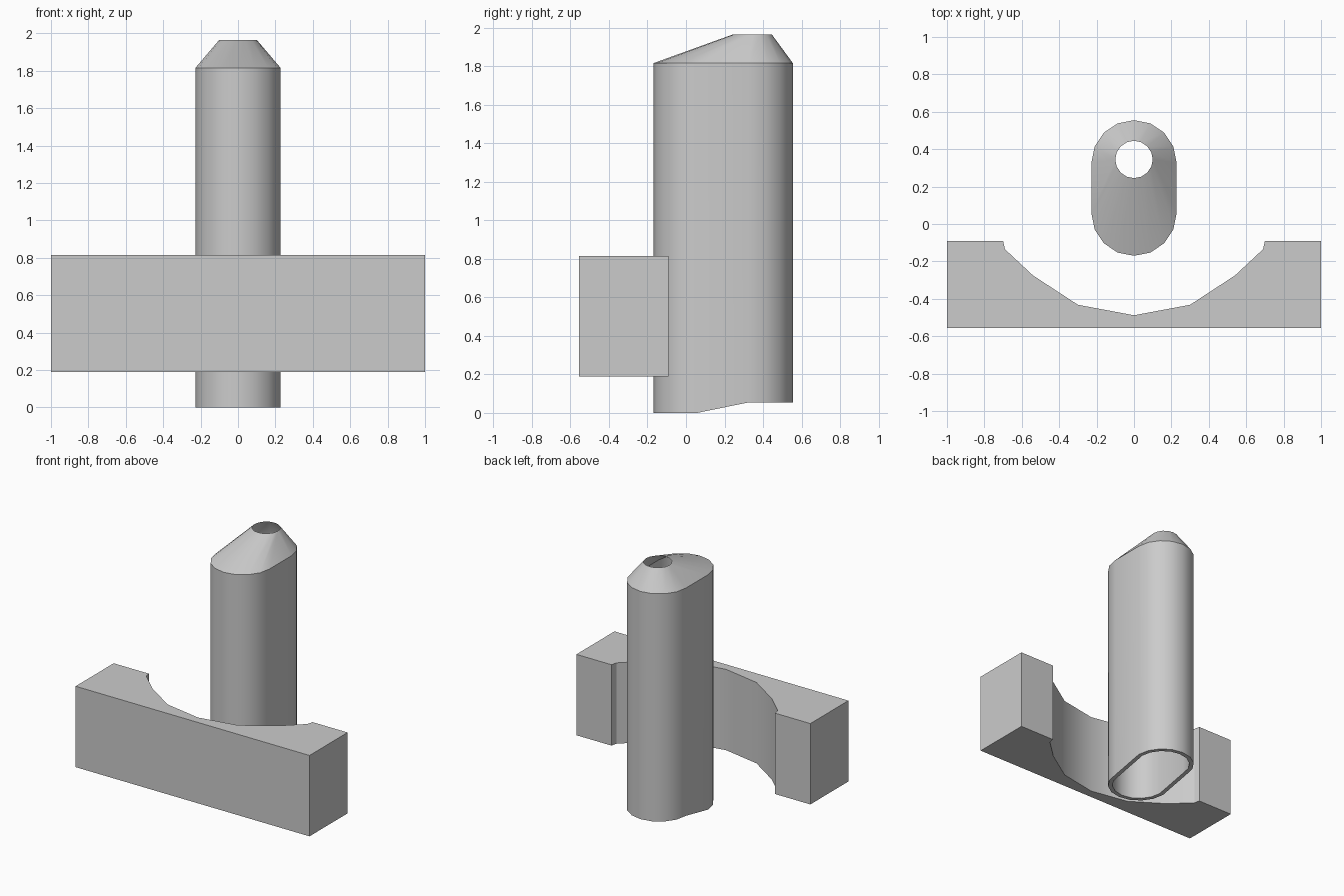
import bpy, bmesh, math

cube = bpy.data.objects.get("Cube")
if cube:
    bpy.data.objects.remove(cube, do_unlink=True)

grey = bpy.data.materials.new("plain_grey")
grey.use_nodes = True
colour = (0.6, 0.6, 0.6, 1)
grey.diffuse_color = colour
grey.node_tree.nodes["Principled BSDF"].inputs["Base Color"].default_value = colour

FRONT_Y, BACK_Y, HOLE_Y = 0.058, 0.327, 0.345   # arc and nozzle centres
RADIUS, WALL, HOLE = 0.228, 0.032, 0.1
SHOULDER_Z, TIP_Z, BACK_BOTTOM_Z = 1.815, 1.965, 0.055
ARC_STEPS = 8


def finish(bm, name):
    bmesh.ops.remove_doubles(bm, verts=bm.verts[:], dist=0.0005)
    bmesh.ops.recalc_face_normals(bm, faces=bm.faces[:])
    mesh = bpy.data.meshes.new(name)
    bm.to_mesh(mesh)
    bm.free()
    mesh.materials.append(grey)
    obj = bpy.data.objects.new(name, mesh)
    bpy.context.collection.objects.link(obj)
    bpy.ops.object.select_all(action='DESELECT')
    obj.select_set(True)
    bpy.context.view_layer.objects.active = obj
    bpy.ops.object.shade_smooth_by_angle(angle=math.radians(30))
    return obj


def ring(bm, radius, back, front, back_z, front_z):
    """Two half circles joined into a slot-shaped loop."""
    verts = []
    for start, cy, z in ((0, back, back_z), (math.pi, front, front_z)):
        for i in range(ARC_STEPS + 1):
            a = start + math.pi * i / ARC_STEPS
            verts.append(bm.verts.new((radius * math.cos(a), cy + radius * math.sin(a), z)))
    return verts


def bridge(bm, lower, upper):
    n = len(lower)
    for i in range(n):
        j = (i + 1) % n
        if (upper[i].co - upper[j].co).length < 0.0005:
            bm.faces.new((lower[i], lower[j], upper[i]))
        else:
            bm.faces.new((lower[i], lower[j], upper[j], upper[i]))


# Hollow tube: outer wall up to the nozzle, then down the inner wall
bm = bmesh.new()
inner = RADIUS - WALL
loops = [
    ring(bm, RADIUS, BACK_Y, FRONT_Y, BACK_BOTTOM_Z, 0),
    ring(bm, RADIUS, BACK_Y, FRONT_Y, SHOULDER_Z, SHOULDER_Z),
    ring(bm, HOLE, HOLE_Y, HOLE_Y, TIP_Z, TIP_Z),
    ring(bm, inner, BACK_Y, FRONT_Y, SHOULDER_Z, SHOULDER_Z),
    ring(bm, inner, BACK_Y, FRONT_Y, BACK_BOTTOM_Z, 0),
]
bridge(bm, loops[0], loops[1])
bridge(bm, loops[1], loops[2])
bridge(bm, loops[3], loops[2])
bridge(bm, loops[4], loops[3])
bridge(bm, loops[0], loops[4])
finish(bm, "hollow_tube")

# Cradle block: mirrored half profile extruded upwards
half = [(1, -0.555), (1, -0.09), (0.70, -0.09), (0.69, -0.135), (0.54, -0.275), (0.30, -0.432)]
profile = half + [(0, -0.488)] + [(-x, y) for x, y in reversed(half)]
bm = bmesh.new()
base = bm.faces.new([bm.verts.new((x, y, 0.19)) for x, y in profile])
top = bmesh.ops.extrude_face_region(bm, geom=[base])["geom"]
bmesh.ops.translate(bm, vec=(0, 0, 0.625),
                    verts=[g for g in top if isinstance(g, bmesh.types.BMVert)])
finish(bm, "cradle_block")
